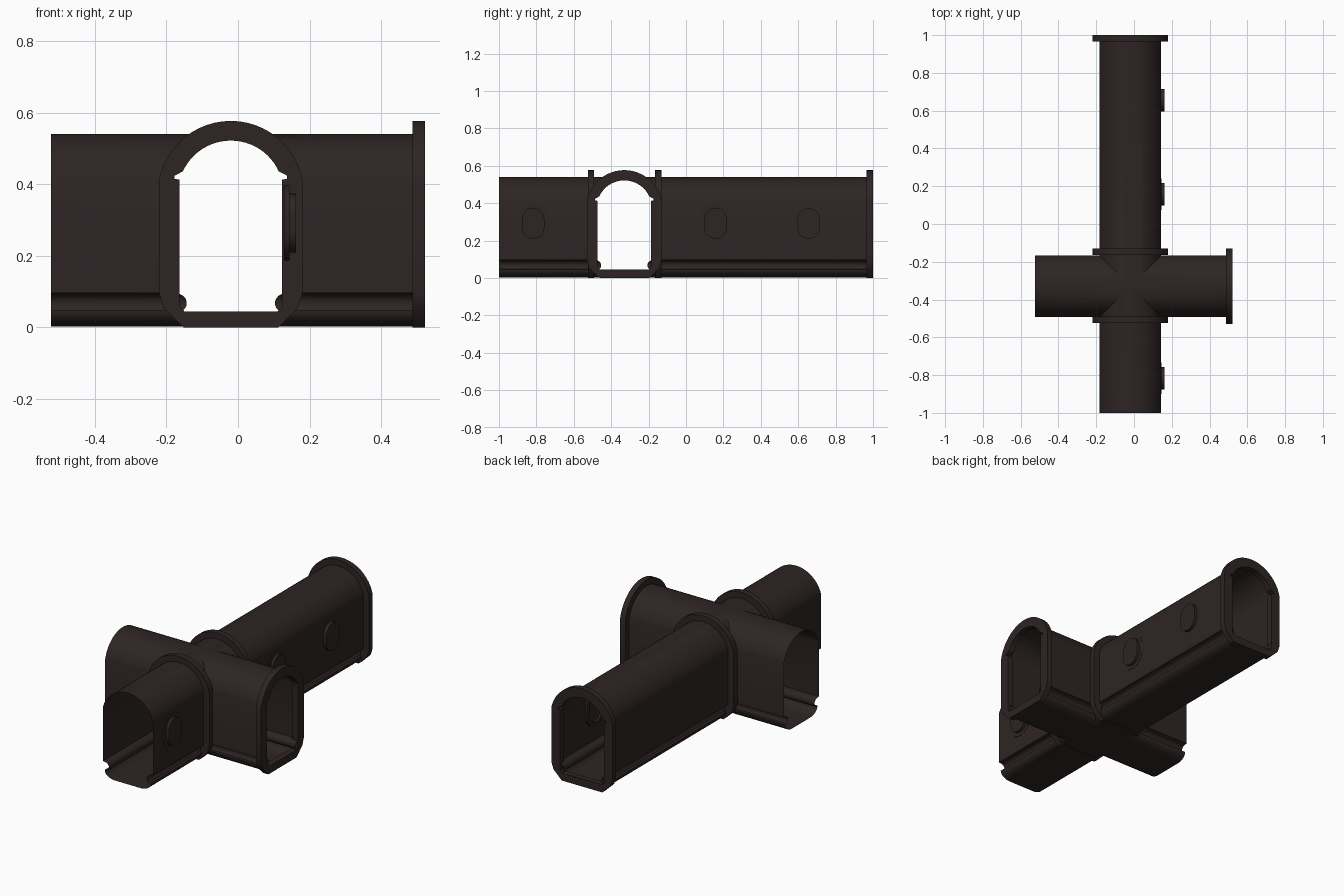
import bpy, bmesh, math
from mathutils import Matrix, Vector

if "Cube" in bpy.data.objects:
    bpy.data.objects.remove(bpy.data.objects["Cube"])

CX, CY = -0.02, -0.33          # centre of the crossing

mat = bpy.data.materials.new("dark_brown_metal")
mat.diffuse_color = (0.027, 0.018, 0.0175, 1)
mat.use_nodes = True
mat.node_tree.nodes["Principled BSDF"].inputs["Base Color"].default_value = mat.diffuse_color


def arch(w, z0, top, n=12):
    """Half arch from (w, z0) up to (0, top)."""
    h = top - z0
    r = (w * w + h * h) / (2 * h)
    a0 = math.asin(w / r)
    return [(r * math.sin(a0 * (1 - i / n)), top - r + r * math.cos(a0 * (1 - i / n)))
            for i in range(n + 1)]


def arc(cx, cz, rx, rz, a, b, n=8):
    return [(cx + rx * math.cos(math.radians(a + (b - a) * i / n)),
             cz + rz * math.sin(math.radians(a + (b - a) * i / n))) for i in range(n + 1)]


def mirrored(half):
    """Half profile from bottom to top centre -> whole closed loop."""
    return half + [(-u, z) for u, z in reversed(half) if u > 1e-5]


def finish(ob):
    ob.data.materials.clear()
    ob.data.materials.append(mat)
    bpy.ops.object.select_all(action='DESELECT')
    ob.select_set(True)
    bpy.context.view_layer.objects.active = ob
    bpy.ops.object.shade_smooth_by_angle(angle=math.radians(30))


def plate(name, loops, axis, centre, depth):
    """Flat outline (with optional hole) extruded along the x or y axis."""
    cu = bpy.data.curves.new(name, 'CURVE')
    cu.dimensions, cu.fill_mode, cu.extrude = '2D', 'BOTH', depth / 2
    for loop in loops:
        s = cu.splines.new('POLY')
        s.points.add(len(loop) - 1)
        for p, (u, z) in zip(s.points, loop):
            p.co = (u, z, 0, 1)
        s.use_cyclic_u = True
    tmp = bpy.data.objects.new(name + "_outline", cu)
    bpy.context.collection.objects.link(tmp)
    dg = bpy.context.evaluated_depsgraph_get()
    me = bpy.data.meshes.new_from_object(tmp.evaluated_get(dg))
    bpy.data.objects.remove(tmp)
    u = Vector((1, 0, 0)) if axis == 'y' else Vector((0, 1, 0))
    v = Vector((0, 0, 1))
    m = Matrix((u, v, u.cross(v))).transposed().to_4x4()
    me.transform(Matrix.Translation(centre) @ m)
    bm = bmesh.new()
    bm.from_mesh(me)
    bmesh.ops.remove_doubles(bm, verts=bm.verts, dist=1e-5)
    bmesh.ops.recalc_face_normals(bm, faces=bm.faces)
    bm.to_mesh(me)
    bm.free()
    me.name = name
    ob = bpy.data.objects.new(name, me)
    bpy.context.collection.objects.link(ob)
    finish(ob)


# Tunnel shell: four arms mitred together into an open groin vault
half = ([(0, 0.002)] + arc(0.085, 0.047, 0.066, 0.045, -90, 0)
        + arc(0.153, 0.068, 0.03, 0.027, 250, 90)[1:]
        + [(0.163, 0.096)] + arch(0.163, 0.415, 0.541))
profile = mirrored(half)
profile.append(profile[0])
bm = bmesh.new()
for d, length in (((0, 1), 1.325), ((0, -1), 0.67), ((1, 0), 0.54), ((-1, 0), 0.503)):
    d = Vector((d[0], d[1], 0))
    side = Vector((-d.y, d.x, 0))
    rows = []
    for u, z in profile:
        base = Vector((CX, CY, z)) + side * u
        rows.append((bm.verts.new(base + d * abs(u)), bm.verts.new(base + d * length)))
    for (a, b), (c, e) in zip(rows, rows[1:]):
        bm.faces.new((a, b, e, c))
bmesh.ops.remove_doubles(bm, verts=bm.verts, dist=1e-5)
bmesh.ops.dissolve_degenerate(bm, edges=bm.edges, dist=1e-6)
bmesh.ops.recalc_face_normals(bm, faces=bm.faces)
# make sure the roof points up and out
if sum(f.normal.z * f.calc_area() for f in bm.faces if f.calc_center_median().z > 0.45) < 0:
    bmesh.ops.reverse_faces(bm, faces=bm.faces)
me = bpy.data.meshes.new("tunnel_shell")
bm.to_mesh(me)
bm.free()
shell = bpy.data.objects.new("tunnel_shell", me)
bpy.context.collection.objects.link(shell)
finish(shell)

# Collars: at the crossing, at the back end and at the right end
outer = mirrored([(0.132, 0), (0.187, 0.053), (0.2, 0.095)] + arch(0.2, 0.415, 0.577))
inner = mirrored([(0.13, 0.045), (0.143, 0.06), (0.143, 0.413), (0.157, 0.415),
                  (0.157, 0.424)] + arch(0.134, 0.436, 0.522))
for name, axis, pos in (("back_collar", 'y', (CX, 0.983, 0)),
                        ("crossing_collar_back", 'y', (CX, -0.148, 0)),
                        ("crossing_collar_front", 'y', (CX, -0.508, 0)),
                        ("right_collar", 'x', (0.505, CY, 0))):
    plate(name, [outer, inner], axis, pos, 0.034)


# Oval windows along the right wall: protruding pane with an inner frame
def oval(r, h):
    s = h / 2 - r
    return arc(0, s, r, r, 0, 180, 12) + arc(0, -s, r, r, 180, 360, 12)


wall = CX + 0.163
for i, y in enumerate((-0.817, 0.158, 0.656)):
    plate(f"window_pane_{i}", [oval(0.06, 0.165)], 'x', (wall + 0.008, y, 0.292), 0.021)
    out = 0.0015 if i < 2 else -0.001
    plate(f"window_frame_{i}", [oval(0.083, 0.21), oval(0.06, 0.165)], 'x',
          (wall + (out - 0.014) / 2, y, 0.292), out + 0.014)
